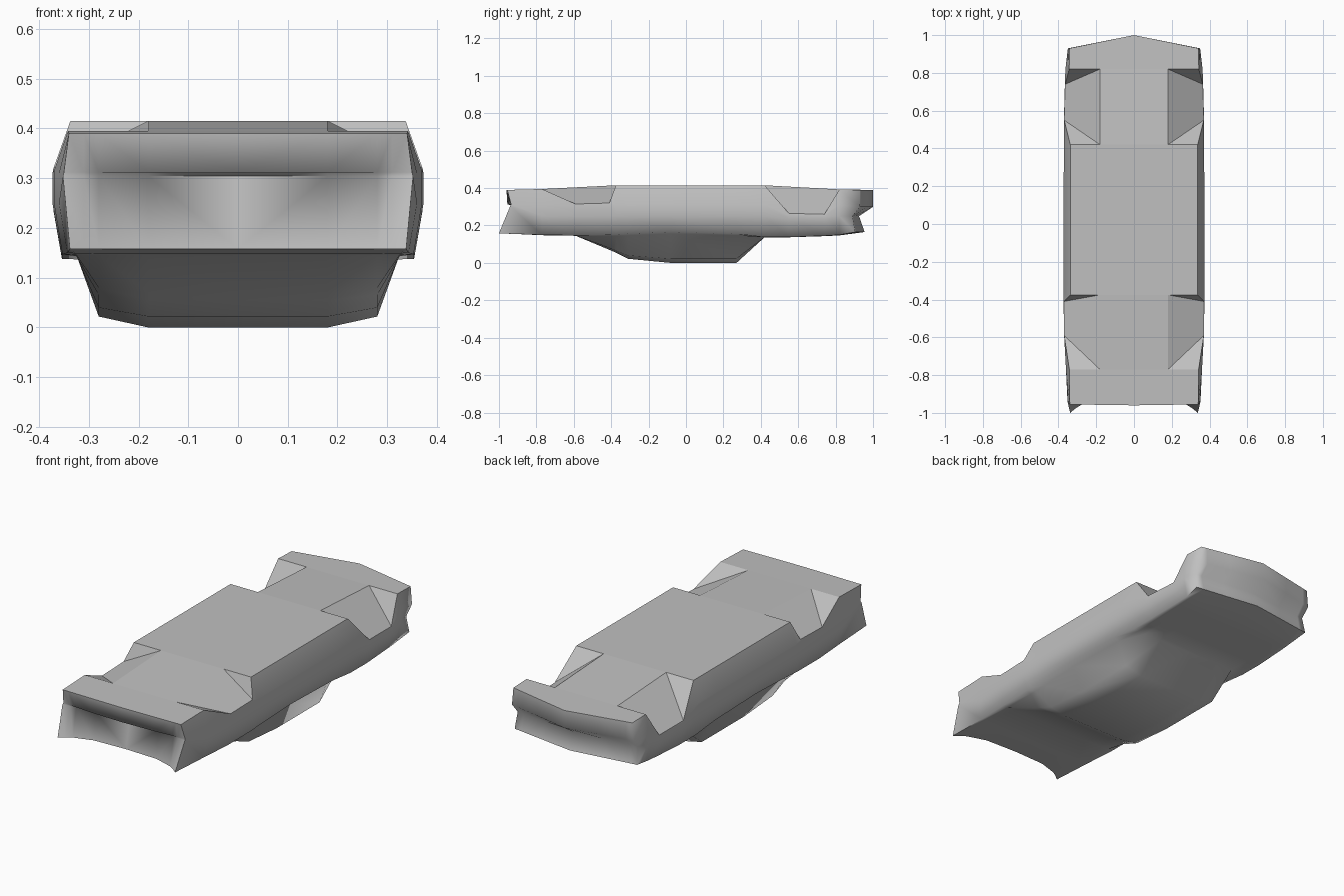
import bpy, bmesh, math

cube = bpy.data.objects.get("Cube")
if cube:
    bpy.data.objects.remove(cube, do_unlink=True)

grey = bpy.data.materials.new("plain_grey")
grey.use_nodes = True
grey.diffuse_color = (0.53, 0.53, 0.53, 1)
for node in grey.node_tree.nodes:
    if node.type == "BSDF_PRINCIPLED":
        node.inputs["Base Color"].default_value = grey.diffuse_color


def add_grid(bm, rows):
    """Join rows of points with quads."""
    grid = [[bm.verts.new(p) for p in row] for row in rows]
    for a, b in zip(grid, grid[1:]):
        for j in range(len(a) - 1):
            bm.faces.new((a[j], a[j + 1], b[j + 1], b[j]))


def add_face(bm, *points):
    bm.faces.new([bm.verts.new(p) for p in points])


def finish(bm, name, smooth_angle=None):
    """Weld the half, mirror it across x and shade it."""
    bmesh.ops.remove_doubles(bm, verts=bm.verts, dist=0.0005)
    mesh = bpy.data.meshes.new(name)
    bm.to_mesh(mesh)
    bm.free()
    mesh.materials.append(grey)
    obj = bpy.data.objects.new(name, mesh)
    bpy.context.collection.objects.link(obj)
    mirror = obj.modifiers.new("mirror", "MIRROR")
    mirror.merge_threshold = 0.001
    if smooth_angle:
        bpy.ops.object.select_all(action="DESELECT")
        obj.select_set(True)
        bpy.context.view_layer.objects.active = obj
        bpy.ops.object.shade_smooth_by_angle(angle=math.radians(smooth_angle))
    return obj


# Stations of the upturned body: y, edge x, edge z, half width, sill z, shoulder z, roof z
STATIONS = [
    (-.77, .342, .395, .36, .15, .148, .148),
    (-.59, .37, .315, .37, .147, .145, .145),
    (-.41, .371, .32, .373, .15, .08, .07),
    (-.375, .337, .415, .373, .152, .065, .055),
    (-.31, .337, .415, .373, .156, .04, .022),
    (-.08, .337, .415, .373, .165, .022, 0),
    (.27, .337, .415, .372, .155, .022, 0),
    (.42, .337, .415, .37, .138, .137, .137),
    (.55, .37, .265, .371, .138, .137, .137),
    (.74, .364, .26, .366, .145, .143, .143),
    (.82, .343, .393, .363, .15, .147, .147),
]
INNER = .18     # inner edge of the wheel wells

# End panels, top row to bottom row: outer x, outer y, z, centre y, bend
NOSE = [(.34, -.955, .39, -.96, 1), (.35, -.935, .312, -.955, 2),
        (.352, -.94, .304, -.89, 1), (.338, -1, .158, -.92, 4)]
TAIL = [(.342, .93, .39, 1, 1), (.35, .93, .30, 1, 1),
        (.345, .89, .25, .925, 1), (.352, .905, .165, .955, 1)]


def panel_row(row):
    outer, y_out, z, y_mid, bend = row
    return [(x, y_mid + (y_out - y_mid) * (x / outer) ** bend, z)
            for x in (outer, .31, .28, INNER, 0)]


def ring(station):
    y, x, z, width, sill, shoulder, roof = station
    upper = min(.31, z - .01)
    lean = min(1, (sill - shoulder) / .1)
    return [(x, y, z), (width, y, upper), (width, y, min(.25, upper - .02)),
            (width - .017, y, sill), (.325, y, sill - .008 * lean - .001),
            (.28, y, shoulder), (INNER, y, roof), (0, y, roof)]


nose_rows = [panel_row(r) for r in NOSE]
tail_rows = [panel_row(r) for r in TAIL]
end_rings = [[r[0] for r in rows] + rows[-1][1:] for rows in (nose_rows, tail_rows)]

# Body shell with cabin, nose and tail panels
bm = bmesh.new()
add_grid(bm, [end_rings[0]] + [ring(s) for s in STATIONS] + [end_rings[1]])
add_grid(bm, nose_rows)
add_grid(bm, tail_rows[::-1])
finish(bm, "body_shell", 80)

# Flat floor pan
WELLS = (0, 7)      # first station of each well, four stations long
bm = bmesh.new()
spine = [[nose_rows[0][3], nose_rows[0][4]]]
spine += [[(INNER, s[0], s[2]), (0, s[0], s[2])]
          for i, s in enumerate(STATIONS) if not any(w < i < w + 3 for w in WELLS)]
spine += [[tail_rows[0][3], tail_rows[0][4]]]
add_grid(bm, spine[::-1])


def edge(i):
    return STATIONS[i][1], STATIONS[i][0], STATIONS[i][2]


def inner(i):
    return INNER, STATIONS[i][0], STATIONS[i][2]


sides = [[nose_rows[0][0], nose_rows[0][3]], [edge(0), inner(0)]]
add_grid(bm, sides[::-1])
add_grid(bm, [[edge(i), inner(i)] for i in (7, 6, 5, 4, 3)])
add_grid(bm, [[tail_rows[0][0], tail_rows[0][3]], [edge(10), inner(10)]])
finish(bm, "floor_pan")

# Sloping wheel wells
for name, w in zip(("front_wheel_wells", "rear_wheel_wells"), WELLS):
    bm = bmesh.new()
    add_face(bm, inner(w), edge(w), edge(w + 1))
    add_face(bm, inner(w), edge(w + 1), edge(w + 2), inner(w + 3))
    add_face(bm, inner(w + 3), edge(w + 2), edge(w + 3))
    finish(bm, name)
